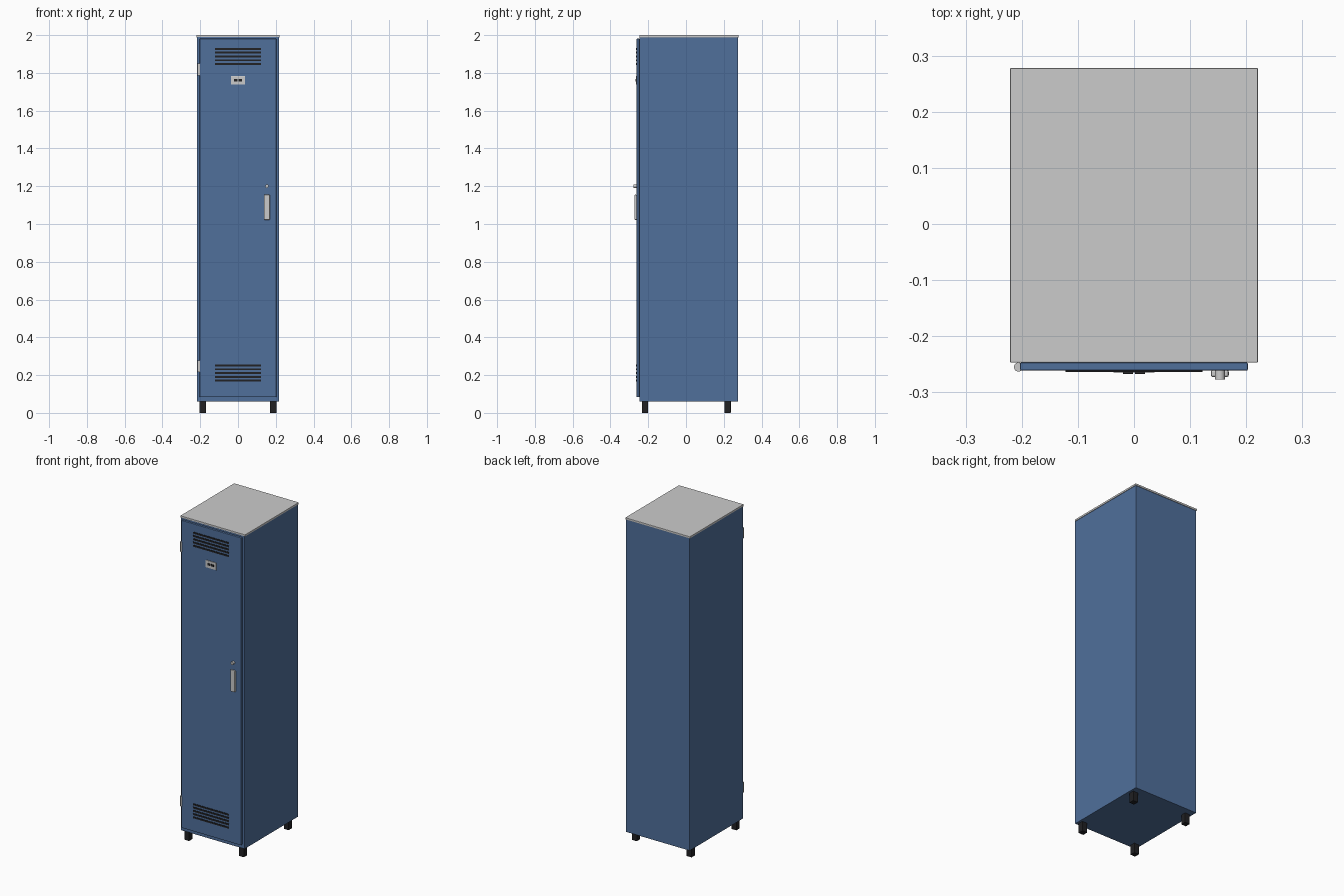
import bpy
from math import pi

if "Cube" in bpy.data.objects:
    bpy.data.objects.remove(bpy.data.objects["Cube"])


def material(name, rgb):
    m = bpy.data.materials.new(name)
    m.diffuse_color = (*rgb, 1)
    m.use_nodes = True
    m.node_tree.nodes["Principled BSDF"].inputs["Base Color"].default_value = m.diffuse_color
    return m


BLUE = material("blue_paint", (0.08, 0.16, 0.33))
BLACK = material("black_plastic", (0.015, 0.015, 0.017))


def box(name, x, y, z, mat=None, bevel=0):
    """Box from (min, max) ranges with an optional edge bevel."""
    r = (x, y, z)
    bpy.ops.mesh.primitive_cube_add(size=1, location=[(a + b) / 2 for a, b in r])
    o = bpy.context.object
    o.name = name
    o.scale = [b - a for a, b in r]
    bpy.ops.object.transform_apply(location=False, rotation=False, scale=True)
    if mat:
        o.data.materials.append(mat)
    if bevel:
        m = o.modifiers.new("bevel", "BEVEL")
        m.width = bevel
        m.segments = 2
    return o


def cylinder(name, loc, radius, depth, rot=(0, 0, 0)):
    bpy.ops.mesh.primitive_cylinder_add(vertices=24, radius=radius, depth=depth,
                                        location=loc, rotation=rot)
    o = bpy.context.object
    o.name = name
    bpy.ops.object.shade_smooth_by_angle()
    return o


# Cabinet body and top plate
box("cabinet_body", (-0.218, 0.218), (-0.247, 0.275), (0.06, 1.99), BLUE, 0.002)
box("top_plate", (-0.221, 0.221), (-0.247, 0.278), (1.988, 2.0), None, 0.002)

# Door
box("door", (-0.203, 0.203), (-0.261, -0.247), (0.084, 1.981), BLUE, 0.002)

# Ventilation slots, top and bottom of the door
for label, z0 in (("upper", 1.847), ("lower", 0.171)):
    for i in range(5):
        z = z0 + 0.02 * i
        box(f"{label}_vent_slot_{i + 1}", (-0.122, 0.122), (-0.264, -0.259),
            (z - 0.005, z + 0.005), BLACK)

# Number plate with two dark inserts
box("number_plate", (-0.037, 0.037), (-0.265, -0.26), (1.738, 1.783), None, 0.001)
for side, x in (("left", -0.011), ("right", 0.011)):
    box(f"plate_insert_{side}", (x - 0.009, x + 0.009), (-0.267, -0.264),
        (1.755, 1.768), BLACK)

# Handle and lock
box("door_handle", (0.137, 0.169), (-0.273, -0.26), (1.022, 1.155), None, 0.004)
cylinder("door_lock", (0.153, -0.269, 1.2), 0.009, 0.017, (pi / 2, 0, 0))

# Hinge barrels
for label, z in (("lower", 0.247), ("upper", 1.817)):
    cylinder(f"{label}_hinge", (-0.206, -0.255, z), 0.008, 0.063)

# Feet
for fb, y in (("front", -0.217), ("back", 0.22)):
    for lr, x in (("left", -0.187), ("right", 0.187)):
        box(f"{fb}_{lr}_foot", (x - 0.017, x + 0.017), (y - 0.017, y + 0.017),
            (0, 0.062), BLACK, 0.002)
